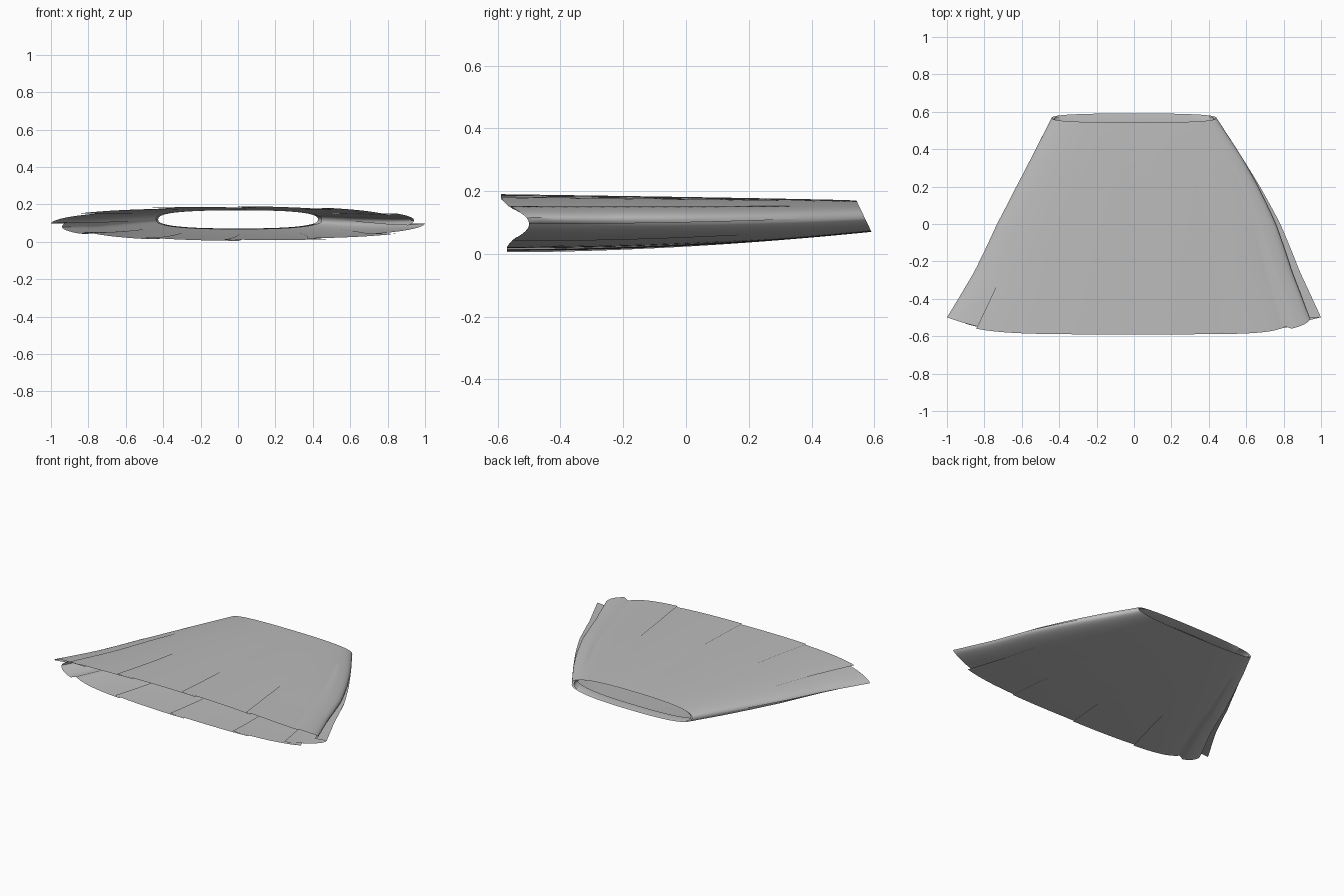
import bpy, bmesh
from math import sin, cos, pi, radians

if "Cube" in bpy.data.objects:
    bpy.data.objects.remove(bpy.data.objects["Cube"])

fabric = bpy.data.materials.new("grey fabric")
fabric.use_nodes = True
colour = (0.5, 0.5, 0.5, 1)
fabric.diffuse_color = colour
fabric.node_tree.nodes["Principled BSDF"].inputs["Base Color"].default_value = colour

# Half width along the skirt: 0 at the waist, 1 at the hem
WIDTHS = [(0, .44), (.08, .49), (.16, .54), (.35, .655), (.53, .757), (.77, .87), (1, 1)]
HALF_SEAMS = [0, 34, 64, 90, 116, 146]
SEAMS = [radians(a) for a in HALF_SEAMS + [a + 180 for a in HALF_SEAMS] + [360]]
ROWS, STEPS = 28, 8


def half_width(t):
    for (t0, w0), (t1, w1) in zip(WIDTHS, WIDTHS[1:]):
        if t <= t1:
            return w0 + (w1 - w0) * (t - t0) / (t1 - t0)


def power(v, p):
    return abs(v) ** p * (1 if v >= 0 else -1)


def skirt_point(t, a, scale):
    """Point on the flattened tube at length t and angle a."""
    c, s = cos(a), sin(a)
    p = 2 / (2.6 - .4 * t)
    top = .17 + .02 * t ** .8
    bottom = .005 + .065 * (1 - t) ** 1.8
    x = half_width(t) * scale * power(c, p) + .025 * sin(pi * t)
    z = (top + bottom) / 2 + (top - bottom) / 2 * scale * power(s, p)
    waist_y = .567 - .024 * power(s, p)
    hem_y = -.58 - .01 * s + .08 * abs(c) ** 6
    return x, waist_y + (hem_y - waist_y) * t, z


def pleat_ring(t):
    """Knife pleats: each panel swells outwards, then folds back under its edge."""
    grow = max(0, (t - .2) / .8)
    depth, lap = .085 * grow, radians(5) * grow
    ring = []
    for a0, a1 in zip(SEAMS, SEAMS[1:]):
        start = a0 - lap
        for i in range(STEPS + 1):
            f = i / STEPS
            a = start + (a1 - start) * f
            ring.append(skirt_point(t, a, 1 - depth * (1 - f) ** 1.3))
    return ring


def loft(name, rings):
    bm = bmesh.new()
    rows = [[bm.verts.new(co) for co in ring] for ring in rings]
    for r0, r1 in zip(rows, rows[1:]):
        for i in range(len(r0)):
            j = (i + 1) % len(r0)
            bm.faces.new((r0[i], r1[i], r1[j], r0[j]))
    bmesh.ops.remove_doubles(bm, verts=bm.verts, dist=.00005)
    bmesh.ops.recalc_face_normals(bm, faces=bm.faces)
    mesh = bpy.data.meshes.new(name)
    bm.to_mesh(mesh)
    bm.free()
    mesh.materials.append(fabric)
    obj = bpy.data.objects.new(name, mesh)
    bpy.context.collection.objects.link(obj)
    bpy.ops.object.select_all(action='DESELECT')
    obj.select_set(True)
    bpy.context.view_layer.objects.active = obj
    bpy.ops.object.shade_smooth_by_angle(angle=radians(40))
    return obj


# Pleated body, open at the waist and the hem
loft("pleated_skirt", [pleat_ring(r / ROWS) for r in range(ROWS + 1)])

# Turned-in waistband lining
angles = [2 * pi * i / 96 for i in range(96)]
loft("waistband_lining", [[skirt_point(t, a, scale) for a in angles]
                          for t, scale in ((0, 1), (.004, .965), (.07, .92))])
